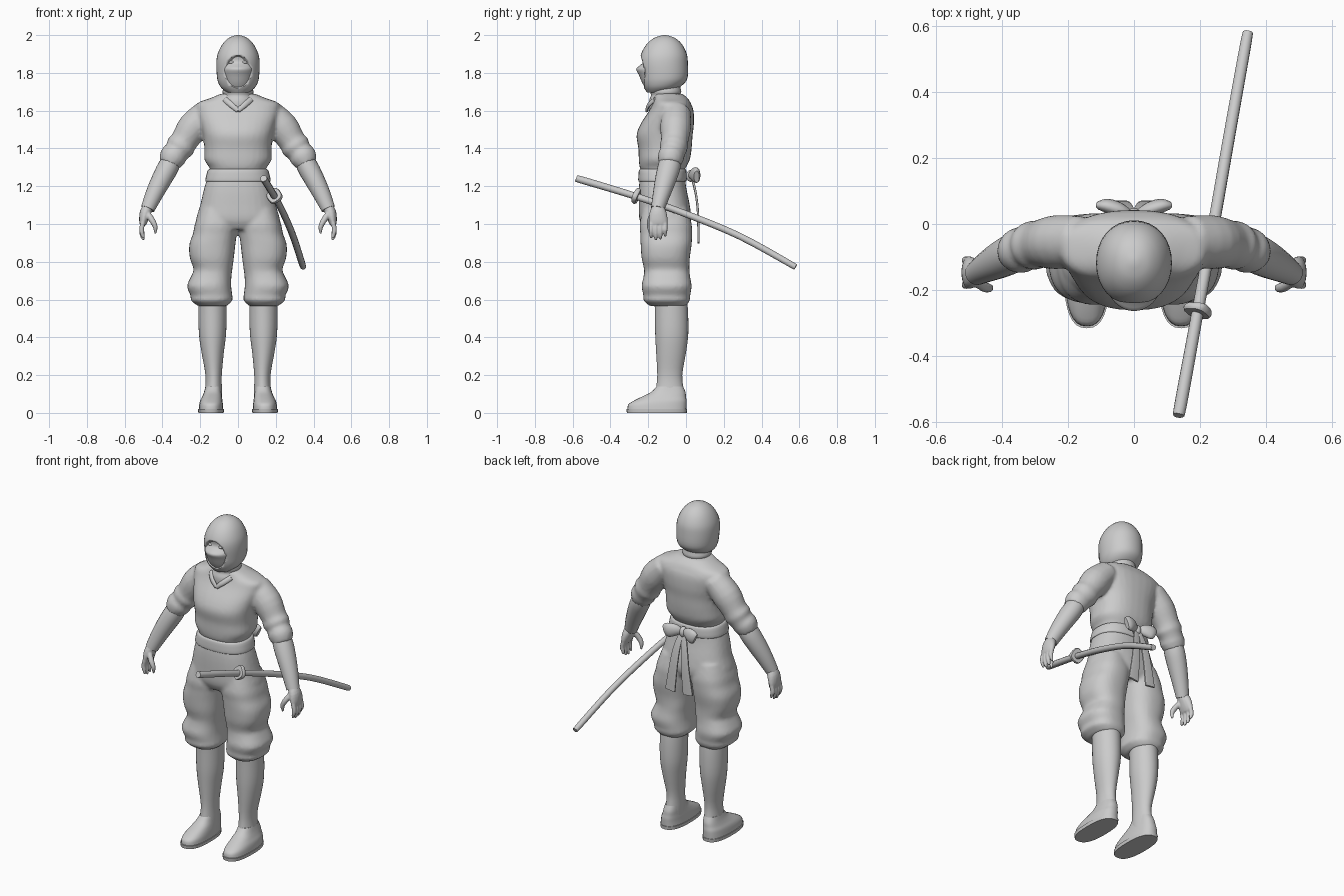
import bpy, bmesh, math
from mathutils import Vector

cloth = bpy.data.materials.new("plain grey")
cloth.diffuse_color = (0.6, 0.6, 0.6, 1)


def spline(rows, steps):
    """Catmull-Rom interpolation between rows of numbers."""
    out = []
    for i in range(len(rows) - 1):
        a, b = rows[max(i - 1, 0)], rows[i]
        c, d = rows[i + 1], rows[min(i + 2, len(rows) - 1)]
        for s in range(steps):
            t = s / steps
            out.append([0.5 * (2 * q + (r - p) * t + (2 * p - 5 * q + 4 * r - w) * t * t
                               + (3 * q - p - 3 * r + w) * t ** 3)
                        for p, q, r, w in zip(a, b, c, d)])
    return out + [list(rows[-1])]


def circle(n, power):
    """Unit superellipse points."""
    pts = []
    for i in range(n):
        c, s = math.cos(2 * math.pi * i / n), math.sin(2 * math.pi * i / n)
        pts.append((math.copysign(abs(c) ** (2 / power), c),
                    math.copysign(abs(s) ** (2 / power), s)))
    return pts


def skin(bm, rings):
    loops = [[bm.verts.new(p) for p in ring] for ring in rings]
    n = len(loops[0])
    for a, b in zip(loops, loops[1:]):
        for i in range(n):
            bm.faces.new((a[i], a[(i + 1) % n], b[(i + 1) % n], b[i]))
    bm.faces.new(loops[0])
    bm.faces.new(loops[-1])


def stack(bm, rows, power=2.0, n=32, steps=3, sides=(1,)):
    """Horizontal sections given as z, x0, x1, y0, y1."""
    for side in sides:
        skin(bm, [[Vector((side * ((x0 + x1) / 2 + c * (x1 - x0) / 2),
                           (y0 + y1) / 2 + s * (y1 - y0) / 2, z))
                   for c, s in circle(n, power)]
                  for z, x0, x1, y0, y1 in spline(rows, steps)])


def tube(bm, rows, n=16, steps=3, power=2.0, sides=(1,)):
    """Sections across a path given as x, y, z, radius across, radius in y."""
    rows = spline(rows, steps)
    mid = [Vector(r[:3]) for r in rows]
    for side in sides:
        rings = []
        for i, r in enumerate(rows):
            t = (mid[min(i + 1, len(mid) - 1)] - mid[max(i - 1, 0)]).normalized()
            a = t.cross(Vector((0, 1, 0))).normalized()
            b = a.cross(t)
            ring = [mid[i] + a * c * r[3] + b * s * r[4] for c, s in circle(n, power)]
            rings.append([Vector((side * p.x, p.y, p.z)) for p in ring])
        skin(bm, rings)


def ball(bm, centre, size, sides=(1,)):
    for side in sides:
        made = bmesh.ops.create_uvsphere(bm, u_segments=20, v_segments=12, radius=1)["verts"]
        for v in made:
            v.co = Vector((side * centre[0] + v.co.x * size[0],
                           centre[1] + v.co.y * size[1], centre[2] + v.co.z * size[2]))


def part(name, bm, fuse=0, smooth=2):
    bmesh.ops.recalc_face_normals(bm, faces=bm.faces)
    for f in bm.faces:
        f.smooth = True
    me = bpy.data.meshes.new(name)
    bm.to_mesh(me)
    bm.free()
    me.materials.append(cloth)
    ob = bpy.data.objects.new(name, me)
    bpy.context.collection.objects.link(ob)
    if fuse:
        m = ob.modifiers.new("fuse", 'REMESH')
        m.mode, m.voxel_size, m.use_smooth_shade = 'VOXEL', fuse, True
        m = ob.modifiers.new("soften", 'SMOOTH')
        m.factor, m.iterations = 0.5, smooth
    else:
        bpy.context.view_layer.objects.active = ob
        ob.select_set(True)
        bpy.ops.object.shade_smooth_by_angle(angle=math.radians(45))
        ob.select_set(False)
    return ob


BOTH = (1, -1)

# Tunic with shoulders and short gathered sleeves
bm = bmesh.new()
stack(bm, [(1.27, -.145, .145, -.23, -.02), (1.30, -.152, .152, -.245, 0),
           (1.34, -.178, .178, -.25, .02), (1.40, -.178, .178, -.252, .03),
           (1.47, -.185, .185, -.262, .035), (1.53, -.20, .20, -.24, .042),
           (1.60, -.22, .22, -.195, .04), (1.64, -.215, .215, -.175, .025),
           (1.665, -.15, .15, -.17, .01), (1.69, -.09, .09, -.17, -.02)], 2.4)
tube(bm, [(.16, -.05, 1.595, .07, .075), (.235, -.055, 1.515, .083, .082),
          (.285, -.06, 1.44, .072, .072), (.305, -.065, 1.41, .078, .075),
          (.325, -.07, 1.38, .066, .066), (.345, -.08, 1.355, .072, .07),
          (.365, -.085, 1.315, .056, .058)], 24, sides=BOTH)
part("tunic", bm, .011)

# Trousers gathered below the knee
bm = bmesh.new()
stack(bm, [(1.31, -.14, .14, -.235, -.01), (1.2, -.176, .176, -.249, 0),
           (1.1, -.2, .2, -.25, .02), (1.02, -.222, .222, -.246, .028),
           (.97, -.2, .2, -.22, .01)], 2.4)
stack(bm, [(1.08, .01, .2, -.23, .01), (1.0, .0, .228, -.245, .03),
           (.95, .006, .238, -.242, .032), (.89, .014, .258, -.24, .03),
           (.82, .022, .255, -.235, .02), (.76, .03, .235, -.222, .018),
           (.72, .035, .25, -.225, .022), (.67, .036, .27, -.235, .03),
           (.62, .03, .25, -.225, .022), (.595, .03, .25, -.225, .02),
           (.565, .06, .21, -.19, 0)], 2.4, sides=BOTH)
part("trousers", bm, .011)

# Sash around the waist
bm = bmesh.new()
stack(bm, [(1.225, -.17, .17, -.25, -.002), (1.235, -.173, .173, -.253, .004),
           (1.28, -.162, .162, -.25, .002), (1.29, -.152, .152, -.244, -.004)], 2.4)
part("sash", bm)

# Bow and hanging tails at the back
bm = bmesh.new()
tube(bm, [(.005, .02, 1.255, .012, .012), (.04, .04, 1.262, .034, .022),
          (.08, .055, 1.258, .042, .022), (.102, .056, 1.25, .034, .014)], sides=BOTH)
ball(bm, (0, .025, 1.255), (.024, .024, .032))
part("bow", bm)
bm = bmesh.new()
tube(bm, [(.008, .03, 1.25, .014, .006), (.026, .052, 1.16, .022, .006),
          (.04, .064, 1.05, .027, .006), (.06, .066, .9, .033, .006)],
     power=5, sides=BOTH)
part("bow_tails", bm)

# Lower legs
bm = bmesh.new()
stack(bm, [(.64, .06, .21, -.17, 0), (.55, .06, .21, -.165, .01),
           (.42, .063, .207, -.163, .012), (.32, .075, .193, -.158, 0),
           (.2, .086, .172, -.152, -.02), (.12, .085, .175, -.16, -.012),
           (.07, .085, .18, -.17, -.01)], sides=BOTH)
part("lower_legs", bm)

# Shoes with a thin sole
bm = bmesh.new()
stack(bm, [(.018, .078, .208, -.31, .002), (.045, .08, .205, -.305, .003),
           (.065, .082, .2, -.275, .003), (.085, .085, .19, -.235, 0),
           (.11, .088, .18, -.185, -.003), (.14, .09, .172, -.155, -.015)], 2.5, sides=BOTH)
part("shoes", bm)
bm = bmesh.new()
stack(bm, [(0, .076, .21, -.313, .004), (.02, .074, .212, -.316, .006)], 2.5, steps=1, sides=BOTH)
part("soles", bm)

# Forearms
bm = bmesh.new()
tube(bm, [(.345, -.08, 1.35, .05, .055), (.37, -.09, 1.3, .056, .06),
          (.405, -.108, 1.235, .053, .056), (.445, -.13, 1.155, .046, .046),
          (.478, -.15, 1.08, .037, .036)], 20, sides=BOTH)
part("forearms", bm)

# Hands: palm, four fingers, thumb
bm = bmesh.new()
tube(bm, [(.474, -.148, 1.095, .028, .03), (.49, -.148, 1.06, .03, .045),
          (.5, -.147, 1.02, .024, .05), (.505, -.147, .995, .016, .046)], sides=BOTH)
for k, drop in enumerate((.01, 0, .004, .02)):
    y = -.185 + k * .025
    tube(bm, [(.502, y, 1.01, .013, .012), (.51, y, .975, .013, .012),
              (.507, y, .94 + drop, .012, .011), (.5, y, .915 + drop, .006, .006)],
         10, sides=BOTH)
tube(bm, [(.482, -.17, 1.06, .016, .016), (.455, -.19, 1.02, .016, .016),
          (.438, -.194, .985, .013, .013), (.438, -.19, .95, .006, .006)], 10, sides=BOTH)
part("hands", bm, .005, 1)

# Neck wrap and folded collar
bm = bmesh.new()
stack(bm, [(1.6, -.09, .09, -.195, -.01), (1.65, -.092, .092, -.196, -.015),
           (1.68, -.078, .078, -.185, -.03), (1.7, -.082, .082, -.19, -.025),
           (1.73, -.075, .075, -.19, -.03), (1.78, -.07, .07, -.19, -.03)])
part("neck_wrap", bm)
bm = bmesh.new()
tube(bm, [(.07, -.165, 1.66, .015, .008), (.035, -.198, 1.63, .015, .008),
          (0, -.208, 1.6, .012, .008)], 10, sides=BOTH)
part("collar", bm)

# Hood with a rounded opening for the face
bm = bmesh.new()
stack(bm, [(1.695, -.055, .055, -.205, -.09), (1.72, -.088, .088, -.222, -.04),
           (1.75, -.105, .105, -.234, -.004), (1.785, -.112, .112, -.24, .01),
           (1.85, -.115, .115, -.246, .01), (1.9, -.108, .108, -.238, .004),
           (1.95, -.084, .084, -.21, -.02), (1.983, -.052, .052, -.172, -.055),
           (1.997, -.02, .02, -.135, -.092), (2.0, -.004, .004, -.117, -.109)], 2.1)
hood = part("hood", bm)
bm = bmesh.new()
ball(bm, (0, -.25, 1.80), (.083, .055, .095))
cutter = part("face_cutter", bm)
cutter.hide_render = True
cutter.hide_set(True)
cut = hood.modifiers.new("opening", 'BOOLEAN')
cut.operation, cut.object, cut.solver = 'DIFFERENCE', cutter, 'EXACT'
hood.modifiers.move(len(hood.modifiers) - 1, 0)

# Masked face with nose ridge and eyes
bm = bmesh.new()
stack(bm, [(1.70, -.05, .05, -.2, -.1), (1.74, -.07, .07, -.228, -.1),
           (1.79, -.08, .08, -.25, -.1), (1.82, -.082, .082, -.264, -.1),
           (1.838, -.082, .082, -.246, -.1), (1.86, -.08, .08, -.226, -.1),
           (1.9, -.075, .075, -.232, -.1)], 1.9)
part("masked_face", bm)
bm = bmesh.new()
ball(bm, (.034, -.213, 1.856), (.018, .014, .009), BOTH)
part("eyes", bm)

# Curved sheathed sword, with guard
bm = bmesh.new()
tube(bm, [(.137, -.568, 1.236, .014, .014), (.14, -.555, 1.234, .019, .019),
          (.195, -.255, 1.143, .018, .018), (.242, 0, 1.053, .018, .018),
          (.292, .285, .935, .018, .018), (.341, .558, .785, .017, .017),
          (.344, .568, .778, .012, .012)], 12, 4)
part("sword", bm)
bm = bmesh.new()
tube(bm, [(.190, -.272, 1.152, .036, .036), (.193, -.262, 1.148, .04, .04),
          (.195, -.252, 1.144, .036, .036)], 16, 2, 3)
part("sword_guard", bm)
